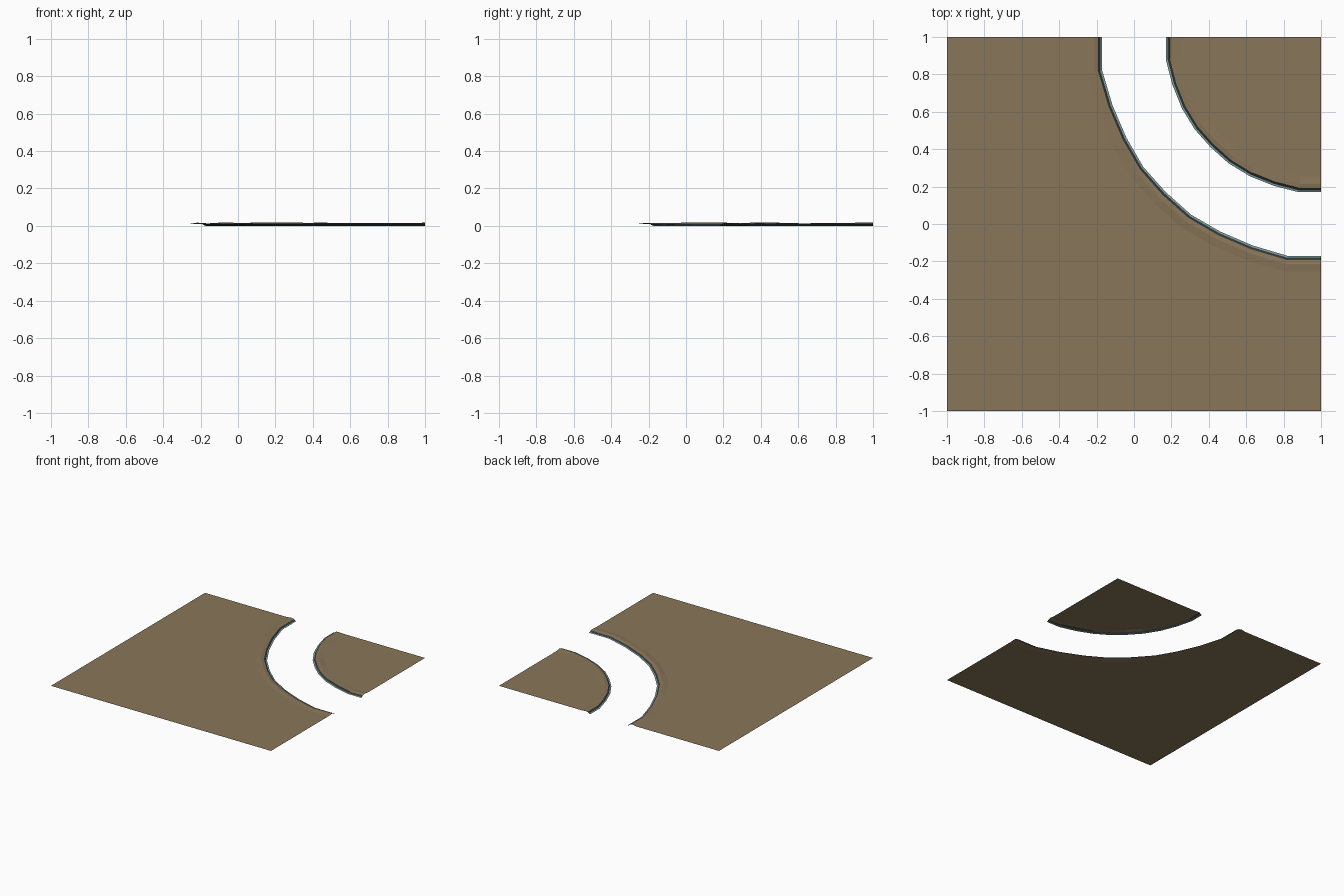
import bpy, random
from mathutils import Vector

if "Cube" in bpy.data.objects:
    bpy.data.objects.remove(bpy.data.objects["Cube"])

random.seed(4)

def material(name, rgb):
    m = bpy.data.materials.new(name)
    m.diffuse_color = (*rgb, 1)
    m.use_nodes = True
    m.node_tree.nodes["Principled BSDF"].inputs["Base Color"].default_value = m.diffuse_color
    return m

MATS = [material("earth brown", (0.25, 0.18, 0.10)),
        material("wet dark bank", (0.035, 0.04, 0.04)),
        material("pale water edge", (0.20, 0.33, 0.34))]

# Half of each river edge; the other half is its mirror across the diagonal
OUTER = [(-.17, 1), (-.17, .82), (-.115, .635), (-.04, .46), (.05, .305), (.17, .17)]
INNER = [(.17, 1), (.17, .88), (.205, .745), (.255, .62), (.325, .505), (.41, .41)]

def full_curve(half):
    return [Vector(p) for p in half] + [Vector((y, x)) for x, y in reversed(half[:-1])]

def offset(points, d):
    """Move a curve sideways by d with mitred corners (positive = right of travel)."""
    out = []
    for i, p in enumerate(points):
        dirs = []
        if i > 0:
            dirs.append((p - points[i - 1]).normalized())
        if i < len(points) - 1:
            dirs.append((points[i + 1] - p).normalized())
        n = [Vector((-t.y, t.x)) for t in dirs]
        m = (n[0] + n[-1]).normalized()
        out.append(p - m * d / m.dot(n[0]))
    return out

# Bank cross-section: distance from water, height, height jitter
PROFILE = [(0, 0, 0), (.010, .002, 0), (.022, .010, .002), (.045, .013, .006), (.085, .011, 0)]
STRIP_MAT = [2, 1, 0, 0]

def bank_tile(name, half, side, corners):
    curve = full_curve(half)
    n = len(curve)
    verts, faces, mats = [], [], []
    for d, z, jitter in PROFILE:
        for p in offset(curve, side * d):
            verts.append((p.x, p.y, z + random.uniform(-.3, 1) * jitter))
    # bank strips
    for r in range(len(PROFILE) - 1):
        for i in range(n - 1):
            a = r * n + i
            f = (a, a + 1, a + n + 1, a + n)
            faces.append(f if side < 0 else f[::-1])
            mats.append(STRIP_MAT[r])
    # flat field behind the bank
    start = (len(PROFILE) - 1) * n
    first = len(verts)
    verts += [(x, y, .011) for x, y in corners]
    field = list(range(start, start + n)) + list(range(first, len(verts)))
    faces.append(field if side < 0 else field[::-1])
    mats.append(0)
    me = bpy.data.meshes.new(name)
    me.from_pydata(verts, [], faces)
    for m in MATS:
        me.materials.append(m)
    for f, m in zip(me.polygons, mats):
        f.material_index = m
    # every face of the sheet must look up
    if me.polygons[len(faces) - 1].normal.z < 0:
        me.flip_normals()
    ob = bpy.data.objects.new(name, me)
    bpy.context.collection.objects.link(ob)

# Large field outside the bend, small field inside it
bank_tile("outer_river_bank", OUTER, 1, [(1, -1), (-1, -1), (-1, 1)])
bank_tile("inner_river_bank", INNER, -1, [(1, 1)])
